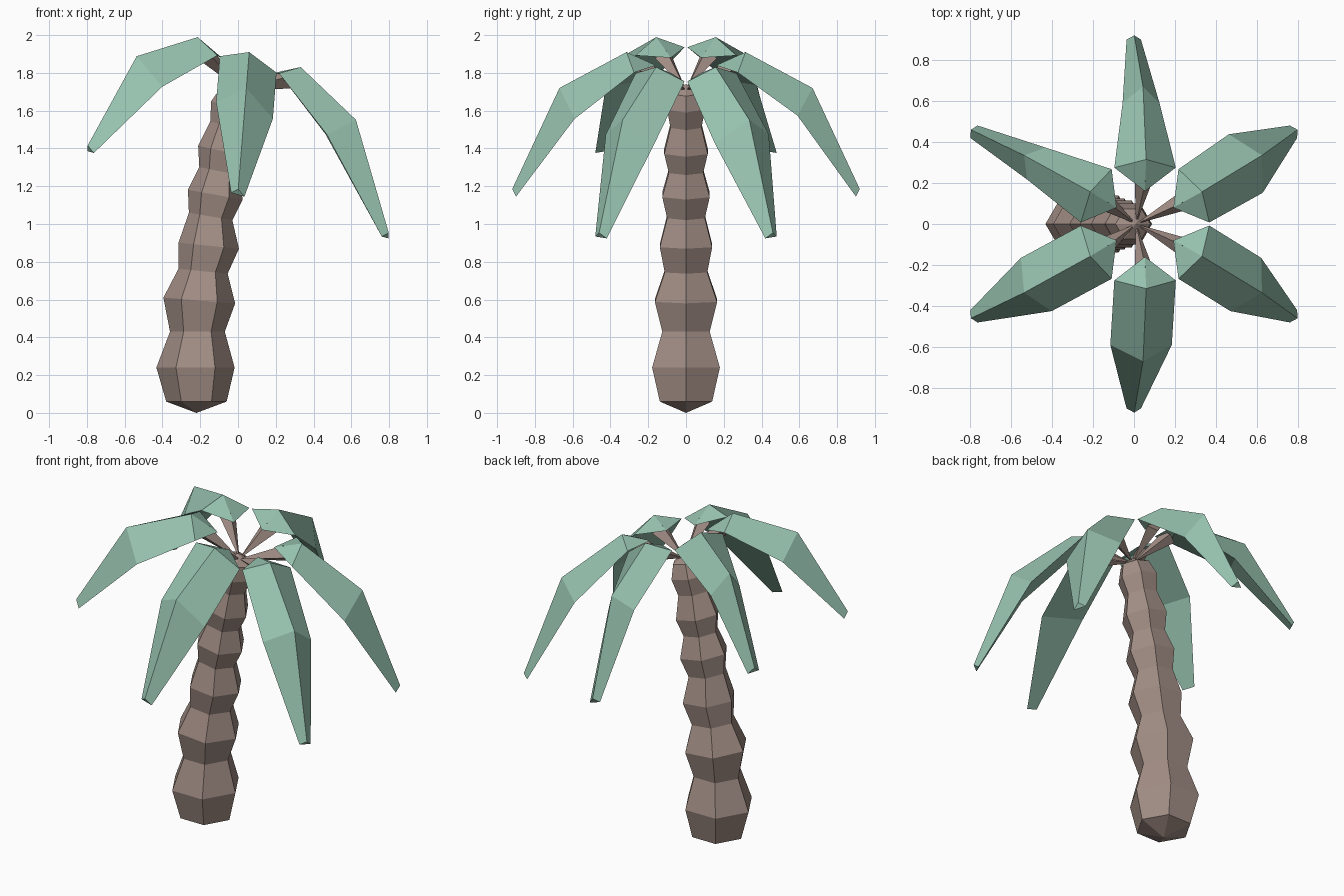
import bpy, bmesh, math
from mathutils import Vector

if "Cube" in bpy.data.objects:
    bpy.data.objects.remove(bpy.data.objects["Cube"])


def material(name, rgb):
    m = bpy.data.materials.new(name)
    m.diffuse_color = (*rgb, 1)
    m.use_nodes = True
    m.node_tree.nodes["Principled BSDF"].inputs["Base Color"].default_value = m.diffuse_color
    return m


BARK = material("bark", (0.36, 0.27, 0.235))
GREEN = material("leaf_green", (0.31, 0.54, 0.43))


def loft(name, rings, mat):
    """Skin a list of rings; a ring with a single point is a tip."""
    bm = bmesh.new()
    vs = [[bm.verts.new(p) for p in ring] for ring in rings]
    for a, b in zip(vs, vs[1:]):
        n = max(len(a), len(b))
        for i in range(n):
            j = (i + 1) % n
            quad = [a[i % len(a)], a[j % len(a)], b[j % len(b)], b[i % len(b)]]
            bm.faces.new(list(dict.fromkeys(quad)))
    for end in (vs[0], vs[-1]):
        if len(end) > 2:
            bm.faces.new(end)
    bmesh.ops.recalc_face_normals(bm, faces=bm.faces)
    me = bpy.data.meshes.new(name)
    bm.to_mesh(me)
    bm.free()
    me.materials.append(mat)
    ob = bpy.data.objects.new(name, me)
    bpy.context.collection.objects.link(ob)
    return ob


# Trunk: leaning stack of hexagonal rings (centre x, z, radius, tilt)
profile = [(-.22, .06, .16, 0), (-.225, .24, .207, 0), (-.215, .43, .145, 0),
           (-.205, .595, .19, .08), (-.185, .75, .13, .1), (-.155, .885, .16, .1),
           (-.145, 1.04, .115, .17), (-.12, 1.155, .145, .18), (-.1, 1.28, .105, .2),
           (-.078, 1.385, .133, .22), (-.052, 1.52, .095, .24), (-.027, 1.62, .115, .26),
           (-.005, 1.70, .085, .28)]
rings = [[(-.22, 0, 0)]]
for cx, cz, r, tilt in profile:
    ring = []
    for i in range(6):
        a = math.radians(60 * i)
        ring.append((cx + r * math.cos(a), r * math.sin(a), cz - tilt * r * math.cos(a)))
    rings.append(ring)
rings.append([(.01, 0, 1.74)])
loft("trunk", rings, BARK)


# Crown: local radius / side / height placed around the leaning trunk top
def crown(angle, r, side, z):
    c, s = math.cos(angle), math.sin(angle)
    x, y = r * c - side * s, r * s + side * c
    return Vector((x + .08 * (z - 1.17), y, z - .29 * x))


for n, (deg, mid) in enumerate([(30, .165), (90, .09), (150, .09),
                                (210, .15), (270, .15), (330, .15)]):
    a = math.radians(deg)
    # Leaf: triangular section, ridge on top (edge r, edge z, half width, ridge r, ridge z)
    sections = [(.275, 1.845, .15, .315, 1.91), (.59, 1.60, mid, .67, 1.72),
                (.90, 1.155, .035, .92, 1.185)]
    leaf = [[crown(a, .16, 0, 1.84)]]
    for er, ez, w, rr, rz in sections:
        leaf.append([crown(a, er, -w, ez), crown(a, rr, 0, rz), crown(a, er, w, ez)])
    loft(f"leaf_{n + 1}", leaf, GREEN)
    # Stalk: widens from the trunk top to the underside of the leaf
    end = [crown(a, .24 - .03 * dz / .04, s, 1.825 + dz)
           for s, dz in ((-.05, 0), (0, .04), (.05, 0), (0, -.04))]
    loft(f"stalk_{n + 1}", [[(.01, 0, 1.71)], end], BARK)
